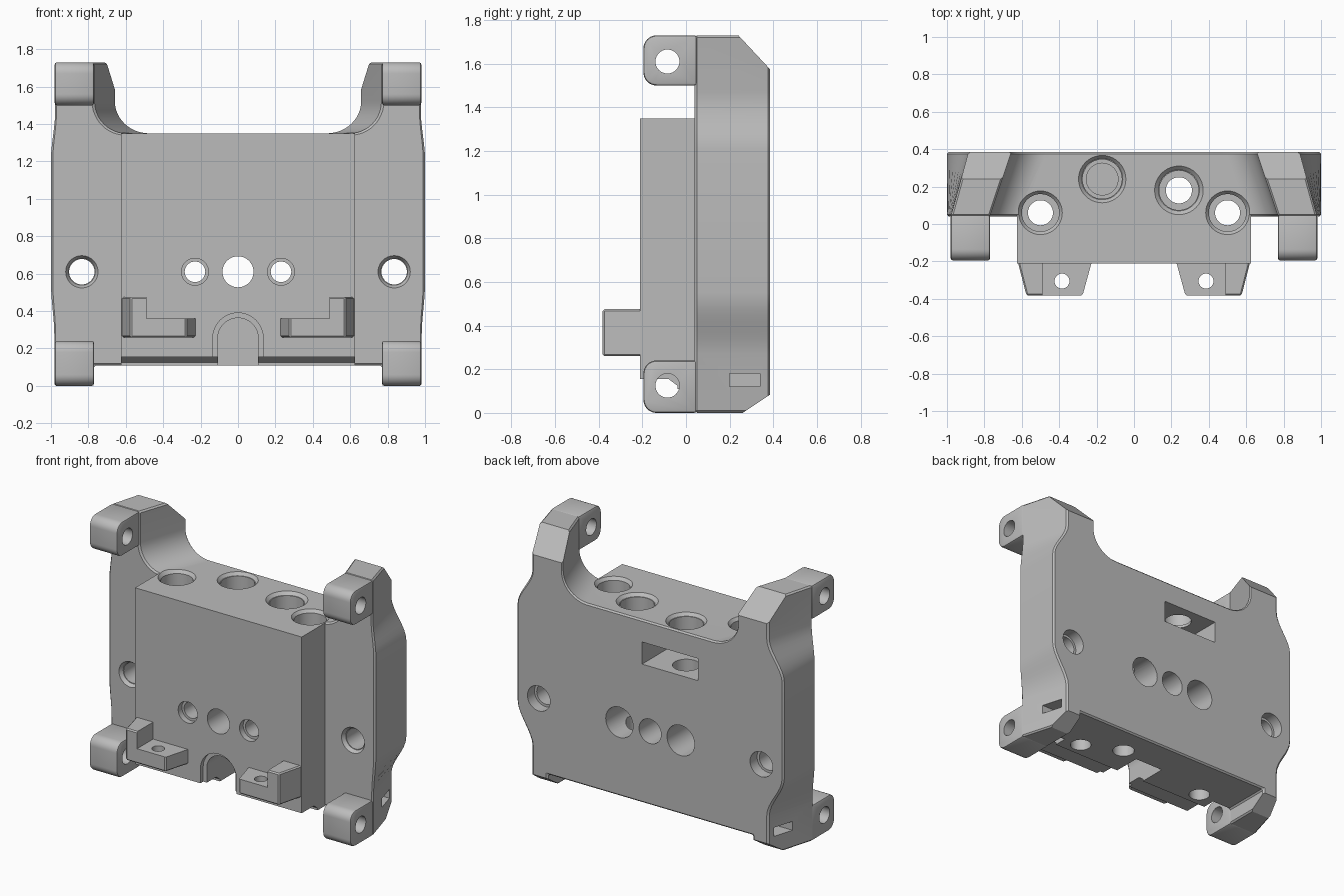
import bpy, bmesh, math
from mathutils import Vector, Matrix

cube = bpy.data.objects.get("Cube")
if cube:
    bpy.data.objects.remove(cube, do_unlink=True)

grey = bpy.data.materials.new("plain grey")
grey.use_nodes = True
grey.diffuse_color = (0.5, 0.5, 0.5, 1)
grey.node_tree.nodes["Principled BSDF"].inputs["Base Color"].default_value = (0.5, 0.5, 0.5, 1)


def loft(name, start, end):
    """Closed solid between two outlines of equal point count."""
    bm = bmesh.new()
    a = [bm.verts.new(p) for p in start]
    b = [bm.verts.new(p) for p in end]
    bm.faces.new(a)
    bm.faces.new(b)
    for i in range(len(a)):
        j = (i + 1) % len(a)
        bm.faces.new((a[i], a[j], b[j], b[i]))
    bmesh.ops.recalc_face_normals(bm, faces=bm.faces)
    mesh = bpy.data.meshes.new(name)
    bm.to_mesh(mesh)
    bm.free()
    mesh.materials.append(grey)
    ob = bpy.data.objects.new(name, mesh)
    bpy.context.collection.objects.link(ob)
    return ob


def box(name, x, y, z):
    ring = [(x[0], y[0]), (x[1], y[0]), (x[1], y[1]), (x[0], y[1])]
    return loft(name, [(*p, z[0]) for p in ring], [(*p, z[1]) for p in ring])


def prism_x(name, profile, x):
    return loft(name, [(x[0], *p) for p in profile], [(x[1], *p) for p in profile])


def cone(p, q, r1, r2=None, n=40):
    """Round cutter running from p to q."""
    p, q = Vector(p), Vector(q)
    turn = (q - p).to_track_quat('Z', 'Y')
    ring = [Vector((math.cos(k * math.tau / n), math.sin(k * math.tau / n), 0)) for k in range(n)]
    r2 = r1 if r2 is None else r2
    return loft("cutter", [p + turn @ (v * r1) for v in ring], [q + turn @ (v * r2) for v in ring])


def apply(ob, mod):
    bpy.context.view_layer.objects.active = ob
    bpy.ops.object.modifier_apply(modifier=mod.name)


def combine(target, tool, op='DIFFERENCE'):
    mod = target.modifiers.new("combine", 'BOOLEAN')
    mod.operation, mod.solver, mod.object = op, 'EXACT', tool
    apply(target, mod)
    bpy.data.objects.remove(tool, do_unlink=True)


def bevel(ob, width, segments=1, angle=40):
    mod = ob.modifiers.new("bevel", 'BEVEL')
    mod.width, mod.segments = width, segments
    mod.limit_method, mod.angle_limit = 'ANGLE', math.radians(angle)
    apply(ob, mod)


# Plate outline, right half: front x, back x, height
FRONT, BACK, TOP = 0.04, 0.385, 1.73
half = [(0.77, 0.77, 0.11), (0.77, 0.77, 0), (0.985, 0.885, 0)]
steps = [i / 8 for i in range(9)]
for t in steps:
    s = t * t * (3 - 2 * t)
    half.append((0.985 + 0.015 * s, 0.885 + 0.115 * s, 0.27 + 0.28 * t))
for t in steps:
    s = t * t * (3 - 2 * t)
    half.append((1 - 0.02 * s, 1 - 0.115 * s, 1.21 + 0.26 * t))
half += [(0.98, 0.885, TOP), (0.77, 0.655, TOP)]
for i in range(13):
    a = math.pi / 2 * i / 12
    half.append((0.6 + 0.17 * math.cos(a), 0.47 + 0.185 * math.cos(a), 1.52 - 0.17 * math.sin(a)))
outline = half + [(-f, -b, z) for f, b, z in reversed(half)]
body = loft("housing_body", [(f, FRONT, z) for f, b, z in outline],
            [(b, BACK, z) for f, b, z in outline])
bevel(body, 0.01)

# Sloped back corners of the arms and feet
combine(body, prism_x("cutter", [(0.10, 1.88), (0.52, 1.43), (0.6, 1.9)], (-1.2, 1.2)))
combine(body, prism_x("cutter", [(0.02, -0.16), (0.5, 0.16), (0.5, -0.2)], (-1.2, 1.2)))

# Central block with its underside step
block = box("block", (-0.625, 0.625), (-0.21, 0.15), (0.11, 1.35))
combine(block, prism_x("cutter", [(-0.3, 0.155), (-0.08, 0.155), (-0.04, 0.125), (-0.04, 0), (-0.3, 0)],
                       (-0.7, 0.7)))
combine(body, block, 'UNION')


def lug_profile(z0, z1, r=0.06):
    pts = [(FRONT + 0.01, z0)]
    for cz, start in ((z0 + r, 270), (z1 - r, 180)):
        for i in range(9):
            a = math.radians(start - 90 * i / 8)
            pts.append((-0.195 + r + r * math.cos(a), cz + r * math.sin(a)))
    return pts + [(FRONT + 0.01, z1)]


for s in (-1, 1):
    # Mounting lugs with cross holes
    for z0, z1, hz in ((0, 0.24, 0.125), (1.5, TOP, 1.61)):
        lug = prism_x("lug", lug_profile(z0, z1), (s * 0.77, s * 0.98))
        bevel(lug, 0.012, 2, 60)
        combine(body, lug, 'UNION')
        combine(body, cone((s * 0.7, -0.085, hz), (s * 1.1, -0.085, hz), 0.055))

    # L-shaped front bracket
    plan = [(0.622, -0.2), (0.575, -0.382), (0.275, -0.382), (0.225, -0.2)]
    bracket = loft("bracket", [(s * x, y, 0.26) for x, y in plan], [(s * x, y, 0.475) for x, y in plan])
    bevel(bracket, 0.008)
    combine(bracket, box("cutter", (s * 0.1, s * 0.49), (-0.5, 0), (0.36, 0.6)))
    combine(bracket, cone((s * 0.385, -0.305, 0.2), (s * 0.385, -0.305, 0.5), 0.04))
    combine(body, bracket, 'UNION')

    # Side slot
    combine(body, box("cutter", (s * 0.8, s * 1.2), (0.2, 0.34), (0.12, 0.18)))

    # Outer through holes, countersunk at both ends
    x, z = s * 0.835, 0.61
    combine(body, cone((x, -0.1, z), (x, 0.5, z), 0.068))
    combine(body, cone((x, 0.03, z), (x, 0.065, z), 0.092, 0.072))
    combine(body, cone((x, 0.31, z), (x, 0.5, z), 0.085))

    # Inner through holes, wide at the back
    x = s * 0.23
    combine(body, cone((x, -0.3, z), (x, 0.5, z), 0.055))
    combine(body, cone((x, -0.22, z), (x, -0.17, z), 0.072))
    combine(body, cone((x, 0.1, z), (x, 0.5, z), 0.103))

    # Vertical bores beside the block centre
    x = s * 0.5
    combine(body, cone((x, 0.06, 0), (x, 0.06, 1.5), 0.067))
    combine(body, cone((x, 0.06, 1.25), (x, 0.06, 1.4), 0.1))
    combine(body, cone((x, 0.06, 1.33), (x, 0.06, 1.36), 0.1, 0.125))

# Central through hole
combine(body, cone((0, -0.3, 0.61), (0, 0.5, 0.61), 0.083))

# Stepped vertical bores
combine(body, cone((0.24, 0.18, 0), (0.24, 0.18, 1.5), 0.07))
combine(body, cone((0.24, 0.18, 1.22), (0.24, 0.18, 1.4), 0.105))
combine(body, cone((0.24, 0.18, 1.33), (0.24, 0.18, 1.36), 0.11, 0.14))
combine(body, cone((-0.17, 0.24, 0.8), (-0.17, 0.24, 1.5), 0.085))
combine(body, cone((-0.17, 0.24, 1.22), (-0.17, 0.24, 1.4), 0.105))
combine(body, cone((-0.17, 0.24, 1.33), (-0.17, 0.24, 1.36), 0.11, 0.135))

# Slot through the back into the blind bore
combine(body, box("cutter", (-0.36, 0.06), (0.1, 0.6), (1.05, 1.2)))


def arch(r, y0, y1):
    """Round-topped channel cutter open at the bottom."""
    ring = [(-r, 0)] + [(r * math.cos(math.pi * (1 - i / 24)), 0.255 + r * math.sin(math.pi * i / 24))
                        for i in range(25)] + [(r, 0)]
    return loft("cutter", [(x, y0, z) for x, z in ring], [(x, y1, z) for x, z in ring])


# Front arch with a wider rim
combine(body, arch(0.108, -0.4, 0.15))
combine(body, arch(0.135, -0.4, -0.18))

# Crisp edges with smooth bores
bpy.ops.object.select_all(action='DESELECT')
body.select_set(True)
bpy.context.view_layer.objects.active = body
bpy.ops.object.shade_smooth_by_angle(angle=math.radians(25))
